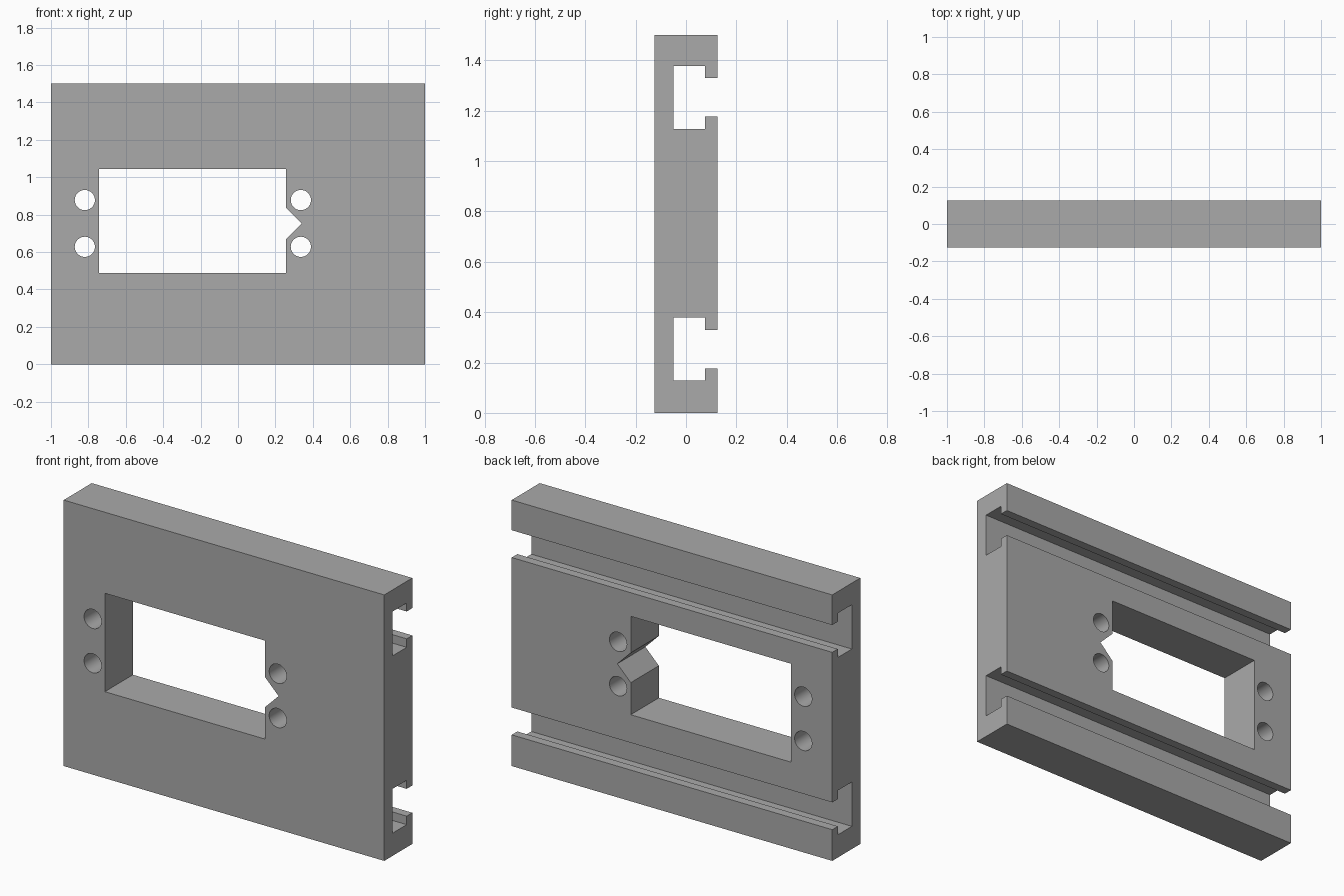
import bpy
import bmesh
import math
from mathutils import Vector

if "Cube" in bpy.data.objects:
    bpy.data.objects.remove(bpy.data.objects["Cube"], do_unlink=True)

HEIGHT = 1.5
HALF_DEPTH = 0.125

grey = bpy.data.materials.new("plain grey")
grey.use_nodes = True
grey.diffuse_color = (0.4, 0.4, 0.4, 1)
grey.node_tree.nodes["Principled BSDF"].inputs["Base Color"].default_value = grey.diffuse_color


def prism(name, points, direction):
    """Extrude a closed outline along a direction."""
    bm = bmesh.new()
    face = bm.faces.new([bm.verts.new(p) for p in points])
    new = bmesh.ops.extrude_face_region(bm, geom=[face])["geom"]
    moved = [v for v in new if isinstance(v, bmesh.types.BMVert)]
    bmesh.ops.translate(bm, verts=moved, vec=Vector(direction))
    bmesh.ops.recalc_face_normals(bm, faces=bm.faces)
    mesh = bpy.data.meshes.new(name)
    bm.to_mesh(mesh)
    bm.free()
    mesh.materials.append(grey)
    obj = bpy.data.objects.new(name, mesh)
    bpy.context.collection.objects.link(obj)
    return obj


def through_cutter(name, outline):
    """Cutter running front to back through the plate."""
    cutter = prism(name, [(x, -0.3, z) for x, z in outline], (0, 0.6, 0))
    cutter.hide_render = True
    return cutter


def slot(z):
    """Half outline of a T-slot opening on the back, centred at height z."""
    back, lip, floor = HALF_DEPTH, 0.075, -0.05
    mouth, cavity = 0.077, 0.125
    lower = [(back, z - mouth), (lip, z - mouth), (lip, z - cavity), (floor, z - cavity)]
    return lower + [(y, 2 * z - h) for y, h in reversed(lower)]


# Plate with two T-slots along the back
section = [(-HALF_DEPTH, 0), (HALF_DEPTH, 0), *slot(0.253), *slot(1.253),
           (HALF_DEPTH, HEIGHT), (-HALF_DEPTH, HEIGHT)]
plate = prism("slotted_plate", [(-1, y, z) for y, z in section], (2, 0, 0))

# Window with a pointed notch on one side
cutters = [through_cutter("window_cutter", [
    (-0.743, 0.488), (0.257, 0.488), (0.257, 0.669), (0.341, 0.753),
    (0.257, 0.837), (0.257, 1.043), (-0.743, 1.043)])]

# Four screw holes
for x in (-0.819, 0.336):
    for z in (0.628, 0.878):
        angles = [math.tau * i / 48 for i in range(48)]
        cutters.append(through_cutter("hole_cutter", [
            (x + 0.054 * math.cos(a), z + 0.054 * math.sin(a)) for a in angles]))

# Cut the openings and drop the cutters
bpy.context.view_layer.objects.active = plate
plate.select_set(True)
for cutter in cutters:
    cut = plate.modifiers.new("cut", "BOOLEAN")
    cut.operation = "DIFFERENCE"
    cut.solver = "EXACT"
    cut.object = cutter
    bpy.ops.object.modifier_apply(modifier=cut.name)
    bpy.data.objects.remove(cutter, do_unlink=True)

bpy.ops.object.select_all(action="DESELECT")
plate.select_set(True)
bpy.ops.object.shade_smooth_by_angle(angle=math.radians(30))
